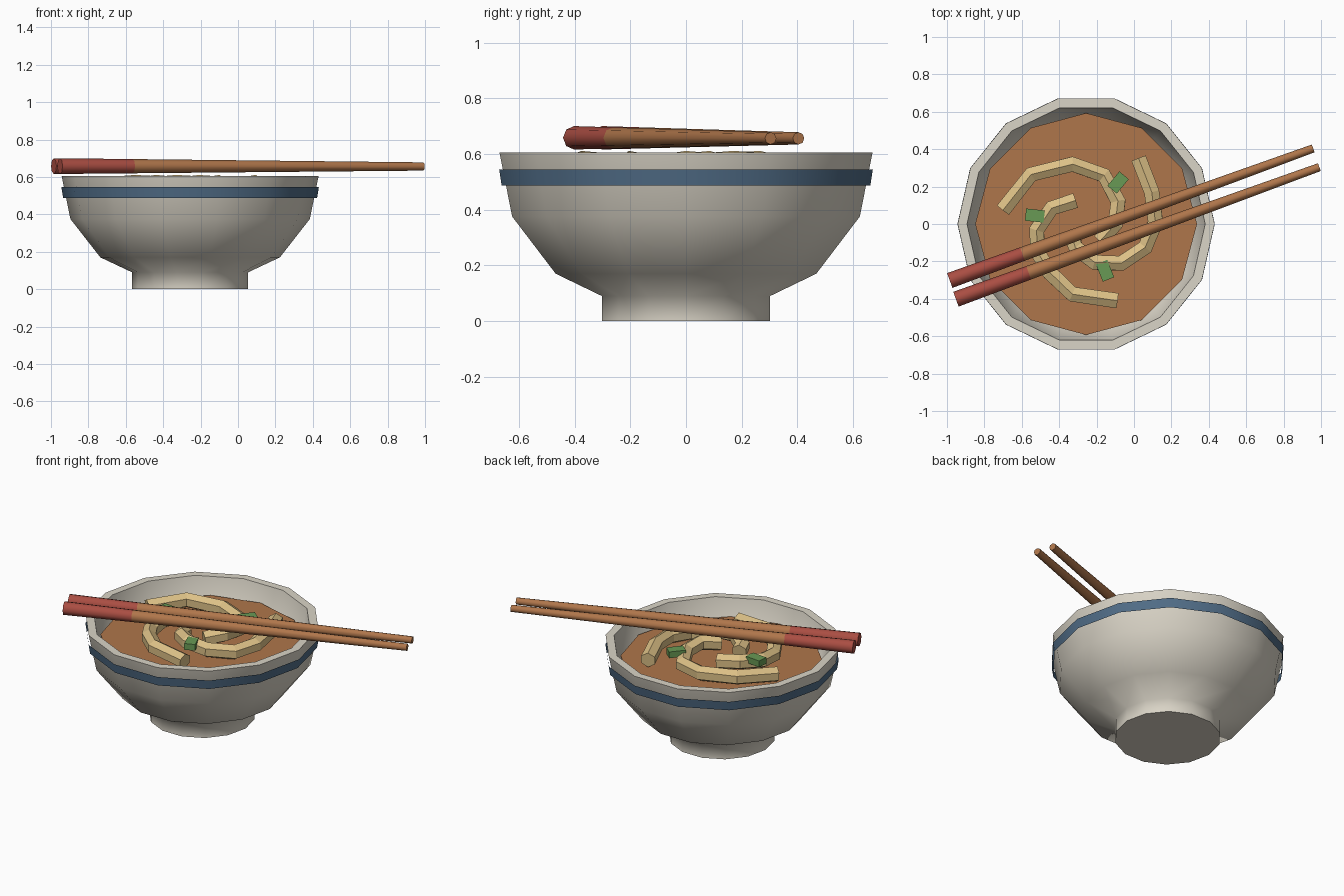
import bpy, bmesh, math
from mathutils import Vector, Matrix

if "Cube" in bpy.data.objects:
    bpy.data.objects.remove(bpy.data.objects["Cube"])

CX = -0.256  # bowl axis


def material(name, rgb):
    m = bpy.data.materials.new(name)
    m.diffuse_color = (*rgb, 1)
    m.use_nodes = True
    m.node_tree.nodes["Principled BSDF"].inputs["Base Color"].default_value = m.diffuse_color
    return m


CERAMIC = material("ceramic", (0.70, 0.66, 0.57))
BLUE = material("blue_glaze", (0.08, 0.15, 0.24))
BROTH = material("broth", (0.43, 0.18, 0.07))
NOODLE = material("noodle", (0.72, 0.53, 0.24))
GREEN = material("scallion", (0.14, 0.32, 0.09))
WOOD = material("wood", (0.43, 0.18, 0.07))
RED = material("red_lacquer", (0.40, 0.075, 0.055))


def finish(name, bm, mats, smooth=None, recalc=True):
    if recalc:
        bmesh.ops.recalc_face_normals(bm, faces=bm.faces)
    me = bpy.data.meshes.new(name)
    bm.to_mesh(me)
    bm.free()
    for m in mats:
        me.materials.append(m)
    ob = bpy.data.objects.new(name, me)
    bpy.context.collection.objects.link(ob)
    if smooth:
        bpy.ops.object.select_all(action='DESELECT')
        ob.select_set(True)
        bpy.context.view_layer.objects.active = ob
        bpy.ops.object.shade_smooth_by_angle(angle=math.radians(smooth))
    return ob


def bridge(bm, rings, caps=True):
    """Skin successive vertex rings, optionally capping the ends."""
    faces = []
    for k, (a, b) in enumerate(zip(rings, rings[1:])):
        n = len(a)
        for i in range(n):
            j = (i + 1) % n
            faces.append((k, bm.faces.new((a[i], a[j], b[j], b[i]))))
    if caps:
        faces.append((0, bm.faces.new(rings[0])))
        faces.append((len(rings) - 2, bm.faces.new(rings[-1])))
    return faces


def lathe(name, profile, sides, mat, caps=True, smooth=70):
    bm = bmesh.new()
    rings = []
    for r, z in profile:
        rings.append([bm.verts.new((CX + r * math.cos(2 * math.pi * i / sides),
                                    r * math.sin(2 * math.pi * i / sides), z))
                      for i in range(sides)])
    bridge(bm, rings, caps)
    return finish(name, bm, [mat], smooth, recalc=caps)


def tube(name, points, radii, sides, mats, red_rings=0, smooth=None):
    """Sweep a regular polygon along a roughly horizontal path."""
    bm = bmesh.new()
    pts = [Vector(p) for p in points]
    rings = []
    for k, p in enumerate(pts):
        t = (pts[min(k + 1, len(pts) - 1)] - pts[max(k - 1, 0)]).normalized()
        side = t.cross(Vector((0, 0, 1))).normalized()
        up = side.cross(t)
        rings.append([bm.verts.new(p + radii[k] * (
            side * math.sin(2 * math.pi * i / sides) + up * math.cos(2 * math.pi * i / sides)))
            for i in range(sides)])
    for k, f in bridge(bm, rings):
        f.material_index = 1 if k < red_rings else 0
    return finish(name, bm, mats, smooth)


# Bowl: foot, flared outside, flat rim, inner wall
lathe("bowl", [(0.31, 0), (0.31, 0.09), (0.48, 0.17), (0.64, 0.375), (0.687, 0.605),
               (0.637, 0.605), (0.59, 0.39), (0.43, 0.21), (0.2, 0.15)], 14, CERAMIC)
# Painted band just outside the wall
lathe("blue_band", [(0.679, 0.487), (0.688, 0.545)], 14, BLUE, caps=False)
# Broth disc
lathe("broth", [(0.585, 0.47), (0.593, 0.498)], 12, BROTH)

# Noodles: curled hexagonal strands
strands = {
    "noodle_outer_left": [(-0.70, 0.075), (-0.55, 0.265), (-0.33, 0.32), (-0.16, 0.26),
                          (-0.085, 0.12), (-0.10, 0.0), (-0.18, -0.09)],
    "noodle_front": [(-0.315, 0.125), (-0.44, 0.085), (-0.52, -0.03), (-0.515, -0.15),
                     (-0.45, -0.26), (-0.33, -0.375), (-0.09, -0.41)],
    "noodle_right": [(0.025, 0.35), (0.095, 0.17), (0.115, 0.01), (0.06, -0.125),
                     (-0.07, -0.21), (-0.21, -0.205), (-0.31, -0.13), (-0.33, -0.07)],
}
for name, path in strands.items():
    pts = [(x, y, 0.552 + 0.012 * math.sin(1.6 * k)) for k, (x, y) in enumerate(path)]
    tube(name, pts, [0.047] * len(pts), 6, [NOODLE])

# Scallion pieces
for i, (x, y, deg) in enumerate([(-0.53, 0.045, -6), (-0.085, 0.222, 50), (-0.155, -0.25, 112)]):
    bm = bmesh.new()
    bmesh.ops.create_cube(bm, size=1, matrix=Matrix.Translation((x, y, 0.585))
                          @ Matrix.Rotation(math.radians(deg), 4, 'Z')
                          @ Matrix.Diagonal((0.1, 0.065, 0.04, 1)))
    finish(f"scallion_{i + 1}", bm, [GREEN])

# Chopsticks: tapered, with a red handle fifth
for i, (a, b) in enumerate([((-0.985, -0.302, 0.658), (0.958, 0.404, 0.656)),
                            ((-0.952, -0.402, 0.658), (0.991, 0.304, 0.656))]):
    a, b = Vector(a), Vector(b)
    tube(f"chopstick_{i + 1}", [a, a.lerp(b, 0.2), b], [0.042, 0.038, 0.022], 8,
         [WOOD, RED], red_rings=1, smooth=50)
